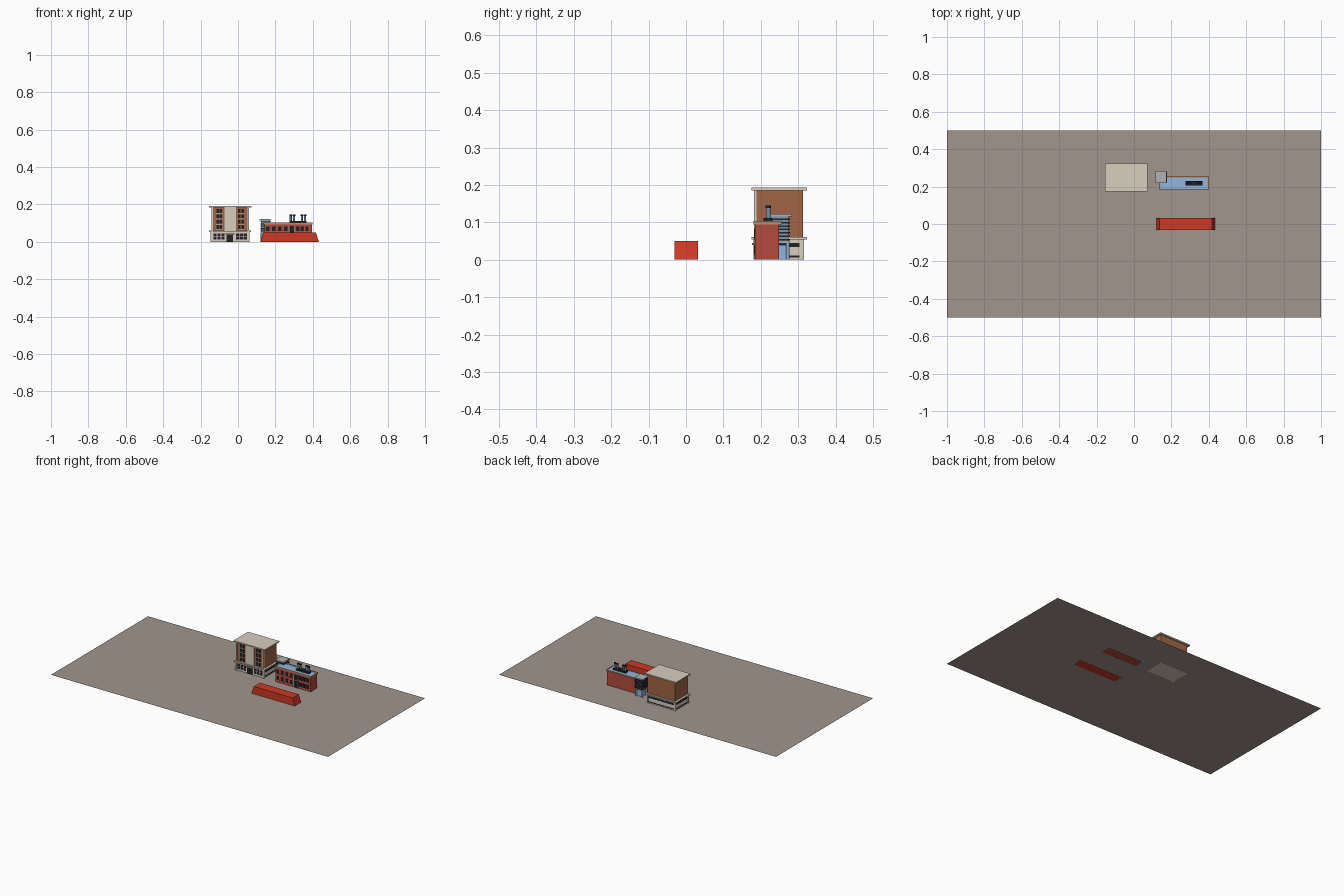
import bpy, bmesh
from math import pi

if "Cube" in bpy.data.objects:
    bpy.data.objects.remove(bpy.data.objects["Cube"])

COL = dict(ground=(.36, .30, .27), cream=(.70, .62, .53), brick=(.36, .13, .06),
           red=(.62, .04, .02), redbrick=(.45, .07, .045), dark=(.015, .015, .02),
           blue=(.28, .47, .75), glass=(.20, .30, .42), trim=(.42, .30, .20), grey=(.45, .45, .45))
MATS = {}
for name, c in COL.items():
    MATS[name] = bpy.data.materials.new(name)
    MATS[name].diffuse_color = (*c, 1)


def finish(name, bm, mat):
    bmesh.ops.recalc_face_normals(bm, faces=bm.faces)
    me = bpy.data.meshes.new(name)
    bm.to_mesh(me)
    bm.free()
    me.materials.append(MATS[mat])
    ob = bpy.data.objects.new(name, me)
    bpy.context.collection.objects.link(ob)
    return ob


def boxes(name, mat, *dims):
    """One object from boxes given as (x0, x1, y0, y1, z0, z1)."""
    bm = bmesh.new()
    for x0, x1, y0, y1, z0, z1 in dims:
        vs = bmesh.ops.create_cube(bm, size=1)["verts"]
        for v in vs:
            v.co.x = x1 if v.co.x > 0 else x0
            v.co.y = y1 if v.co.y > 0 else y0
            v.co.z = z1 if v.co.z > 0 else z0
    return finish(name, bm, mat)


def pipes(name, mat, r, *posts):
    """Vertical pipes given as (x, y, z0, z1)."""
    bm = bmesh.new()
    for x, y, z0, z1 in posts:
        vs = bmesh.ops.create_cone(bm, cap_ends=True, segments=12, radius1=r,
                                   radius2=r, depth=z1 - z0)["verts"]
        bmesh.ops.translate(bm, verts=vs, vec=(x, y, (z0 + z1) / 2))
    return finish(name, bm, mat)


# Ground sheet
bm = bmesh.new()
bm.faces.new([bm.verts.new(p) for p in
              ((-1, -.5, .0006), (1, -.5, .0006), (1, .5, .0006), (-1, .5, .0006))])
finish("ground_sheet", bm, "ground")

# Red block with sloping ends
bm = bmesh.new()
for v in bmesh.ops.create_cube(bm, size=1)["verts"]:
    top = v.co.z > 0
    half = .141 if top else .156
    v.co = (.276 + (half if v.co.x > 0 else -half), .032 if v.co.y > 0 else -.031,
            .0495 if top else 0)
finish("red_block", bm, "red")

# ---- Tall building ----
CX = -.042


def sym(x0, x1, *rest):
    """A box and its mirror image about the tall building's centre."""
    return [(CX + x0, CX + x1, *rest), (CX - x1, CX - x0, *rest)]


boxes("tall_base", "cream", (CX - .100, CX + .100, .185, .313, 0, .054))
boxes("tall_base_corners", "cream",
      *sym(.094, .104, .180, .190, 0, .054), *sym(.094, .104, .306, .316, 0, .054))
boxes("tall_ledge", "cream", (CX - .112, CX + .112, .175, .324, .054, .061))
boxes("tall_body", "brick", (CX - .099, CX + .099, .187, .313, .061, .185))
boxes("tall_roof", "cream", (CX - .113, CX + .113, .175, .324, .185, .193))
boxes("tall_centre_panel", "cream", (CX - .031, CX + .031, .182, .188, .061, .185))
boxes("tall_corner_strips", "cream", *sym(.092, .100, .182, .188, .061, .185))

# Upper windows: two panes in each bay, sill below
panes, sills = [], []
for i in range(4):
    z = .068 + i * .029
    panes += sym(.043, .056, .1845, .188, z, z + .021)
    panes += sym(.060, .073, .1845, .188, z, z + .021)
    sills += sym(.041, .075, .183, .188, z - .004, z - .001)
boxes("tall_window_panes", "dark", *panes)
boxes("tall_window_sills", "cream", *sills)

# Ground floor: bands on the sides and back, door and shop windows at the front
bands = []
for z0, z1 in ((.006, .011), (.034, .045)):
    bands += sym(.097, .1015, .192, .304, z0, z1)
    bands.append((CX - .092, CX + .092, .310, .3145, z0, z1))
boxes("tall_base_bands", "dark", *bands)
boxes("tall_door", "dark", (CX - .020, CX + .016, .183, .187, 0, .040))
boxes("tall_door_canopy", "trim", (CX - .026, CX + .022, .176, .187, .040, .045))
shops = []
for k in range(3):
    x = .030 + k * .021
    shops += sym(x, x + .017, .1835, .187, .012, .028)
    shops += sym(x, x + .017, .1835, .187, .031, .044)
boxes("tall_shop_windows", "dark", *shops)

# ---- Low brick building ----
boxes("low_body", "redbrick", (.141, .395, .185, .249, 0, .098))
boxes("low_cornice", "trim",
      (.137, .399, .181, .188, .094, .103), (.137, .399, .246, .256, .094, .103),
      (.137, .143, .188, .246, .094, .103), (.393, .399, .188, .246, .094, .103))
boxes("low_roof", "blue", (.142, .394, .187, .247, .096, .101))
upper, lower, ledges = [], [], []
for x in (.150, .182, .214, .246, .310, .335, .360):
    upper.append((x, x + .018, .183, .187, .056, .082))
    lower.append((x, x + .018, .183, .187, .014, .040))
    ledges += [(x - .002, x + .020, .182, .187, z, z + .003) for z in (.011, .053)]
boxes("low_upper_windows", "dark", *upper)
boxes("low_lower_windows", "dark", *lower)
boxes("low_window_ledges", "grey", *ledges)
boxes("low_door", "dark", (.276, .300, .183, .187, 0, .042), (.276, .300, .183, .187, .050, .084))
boxes("low_door_frame", "trim", (.270, .275, .182, .187, 0, .084), (.301, .306, .182, .187, 0, .084))

# Roof machinery and chimneys
boxes("roof_unit", "dark", (.275, .366, .207, .231, .101, .112))
stacks = [(x, .220, .110, .138) for x in (.282, .299, .341, .358)]
pipes("roof_chimneys", "glass", .0055, *stacks)
pipes("roof_chimney_caps", "dark", .0075, *[(x, y, z1, z1 + .007) for x, y, z0, z1 in stacks])

# ---- Louvred tower on posts ----
boxes("tower_core", "glass", (.124, .172, .226, .274, .045, .116))
boxes("tower_louvres", "dark",
      *[(.120, .176, .222, .278, z, z + .004) for z in [.052 + i * .009 for i in range(7)]])
boxes("tower_roof", "grey", (.116, .175, .219, .283, .115, .122))
boxes("tower_deck", "grey", (.120, .176, .222, .278, .044, .049))
pipes("tower_posts", "blue", .005,
      *[(x, y, 0, .045) for x in (.126, .170) for y in (.228, .272)])
boxes("tower_tank", "blue", (.130, .166, .232, .268, 0, .040))

for m in bpy.data.materials:
    if m.users and not m.is_grease_pencil:
        m.use_nodes = True
        m.node_tree.nodes["Principled BSDF"].inputs["Base Color"].default_value = m.diffuse_color
